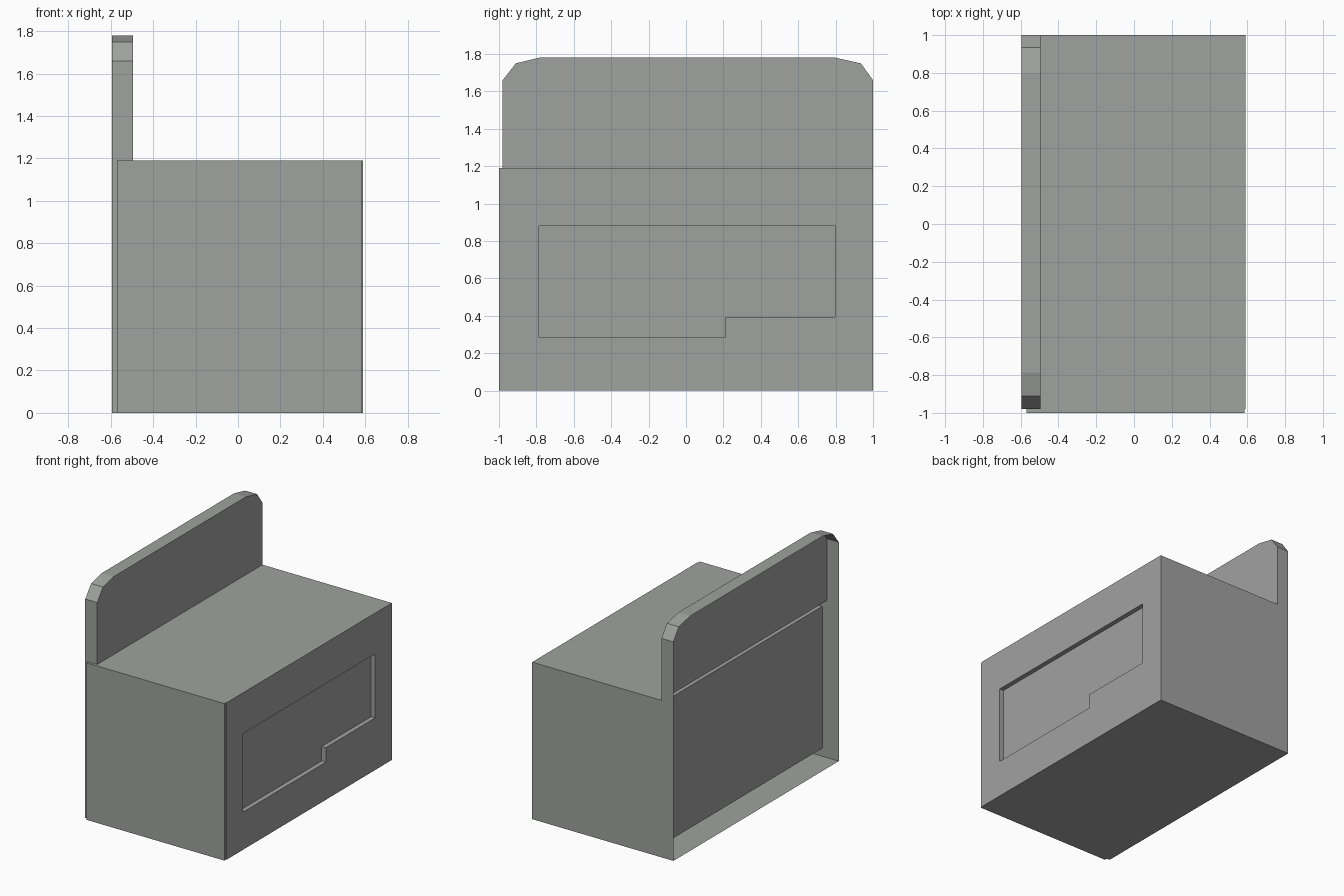
import bpy
import bmesh

if "Cube" in bpy.data.objects:
    bpy.data.objects.remove(bpy.data.objects["Cube"], do_unlink=True)

# Single matte grey
grey = bpy.data.materials.new("plain_grey")
grey.use_nodes = True
GREY = (0.35, 0.36, 0.35, 1.0)
grey.diffuse_color = GREY
grey.node_tree.nodes["Principled BSDF"].inputs["Base Color"].default_value = GREY


def finish(name, bm):
    mesh = bpy.data.meshes.new(name)
    bm.to_mesh(mesh)
    bm.free()
    mesh.materials.append(grey)
    obj = bpy.data.objects.new(name, mesh)
    bpy.context.collection.objects.link(obj)
    return obj


def face(bm, points):
    return bm.faces.new([bm.verts.new(p) for p in points])


def box(name, lo, hi):
    bm = bmesh.new()
    bmesh.ops.create_cube(bm, size=1)
    for v in bm.verts:
        v.co = [lo[i] if v.co[i] < 0 else hi[i] for i in range(3)]
    return finish(name, bm)


# Main dimensions
BACK, REST, SIDE = -0.595, -0.495, 0.59
FRONT, REAR = -0.98, 1.0
TOP = 1.19
RIM = [(FRONT, 1.66), (-0.91, 1.75), (-0.785, 1.78),
       (0.80, 1.78), (0.935, 1.75), (REAR, 1.66)]

# Body shell with upright, open at the back
bm = bmesh.new()
end_profile = [(BACK, 0), (SIDE, 0), (SIDE, TOP), (REST, TOP), (REST, 1.66), (BACK, 1.66)]
for y in (FRONT, REAR):
    face(bm, [(x, y, z) for x, z in end_profile])
for x0, x1, z in ((BACK, SIDE, 0), (REST, SIDE, TOP)):
    face(bm, [(x0, FRONT, z), (x1, FRONT, z), (x1, REAR, z), (x0, REAR, z)])
face(bm, [(REST, y, z) for y, z in [(REAR, TOP), (FRONT, TOP)] + RIM])
for (y0, z0), (y1, z1) in zip(RIM, RIM[1:]):
    face(bm, [(BACK, y0, z0), (REST, y0, z0), (REST, y1, z1), (BACK, y1, z1)])
bmesh.ops.remove_doubles(bm, verts=bm.verts, dist=0.0005)
bmesh.ops.recalc_face_normals(bm, faces=bm.faces)
finish("body_shell", bm)

# Long side with a stepped recessed window
bm = bmesh.new()
ys = [FRONT, -0.785, 0.21, 0.80, REAR]
zs = [0, 0.285, 0.395, 0.88, TOP]
for i in range(4):
    for j in range(4):
        y0, y1, z0, z1 = ys[i], ys[i + 1], zs[j], zs[j + 1]
        face(bm, [(SIDE, y0, z0), (SIDE, y1, z0), (SIDE, y1, z1), (SIDE, y0, z1)])
bmesh.ops.remove_doubles(bm, verts=bm.verts, dist=0.0005)


def in_window(f):
    c = f.calc_center_median()
    low = 0.395 if c.y > 0.21 else 0.285
    return -0.785 < c.y < 0.80 and low < c.z < 0.88


window = [f for f in bm.faces if in_window(f)]
result = bmesh.ops.extrude_face_region(bm, geom=window)
moved = [g for g in result["geom"] if isinstance(g, bmesh.types.BMVert)]
bmesh.ops.translate(bm, verts=moved, vec=(-0.035, 0, 0))
bmesh.ops.delete(bm, geom=[f for f in window if f.is_valid], context="FACES")
bmesh.ops.dissolve_limit(bm, angle_limit=0.01, verts=bm.verts, edges=bm.edges)
finish("window_side", bm)

# Thin cover plate on the front end
box("front_plate", (-0.57, -1.0, 0), (0.585, FRONT, TOP))

# Block set inside the shell, seen through the open back
box("inner_block", (-0.458, FRONT + 0.002, 0.062), (0.55, REAR - 0.002, 1.138))
